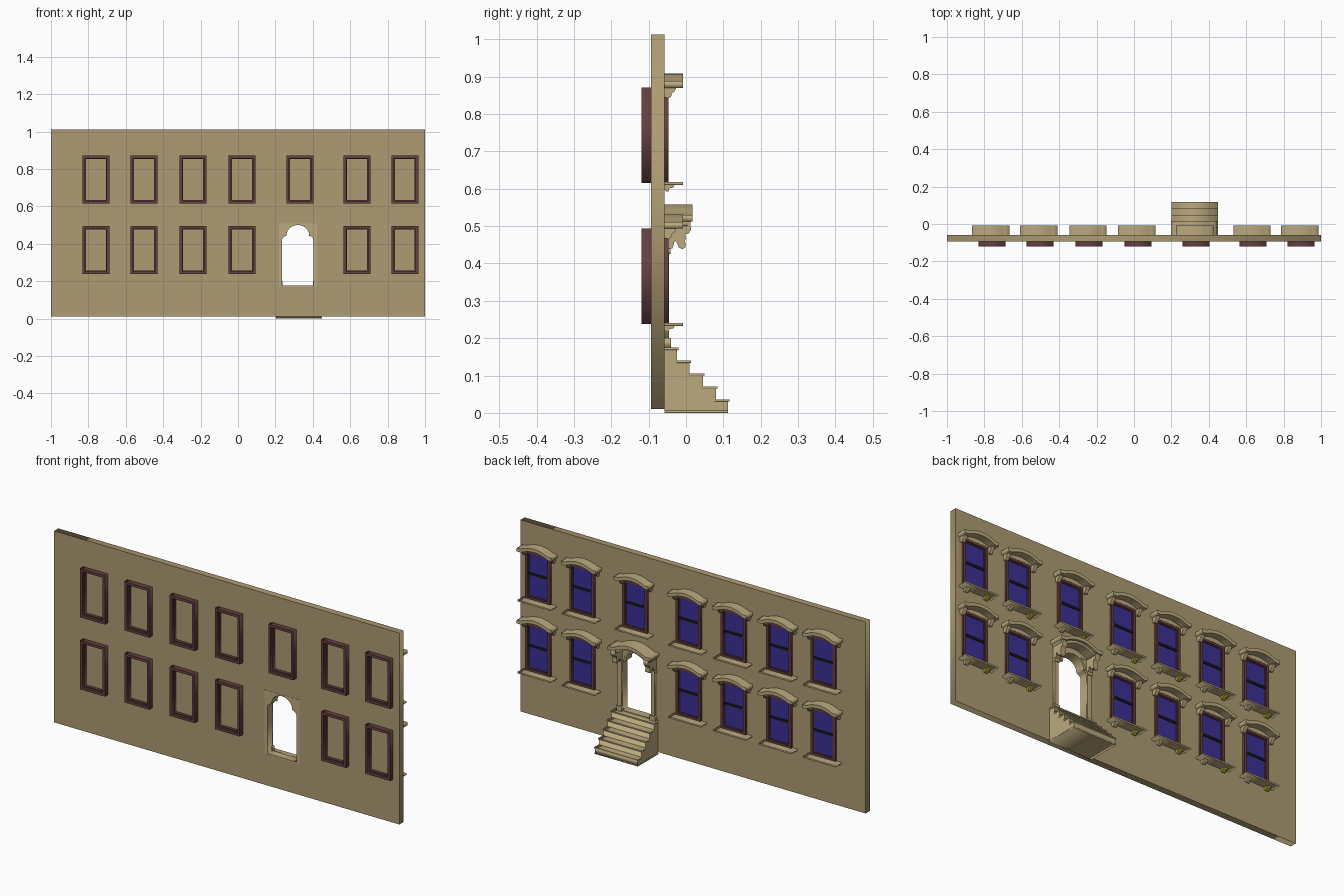
import bpy
from math import pi, sin, cos

if "Cube" in bpy.data.objects:
    bpy.data.objects.remove(bpy.data.objects["Cube"])


def material(name, rgb):
    m = bpy.data.materials.new(name)
    m.diffuse_color = (*rgb, 1)
    m.use_nodes = True
    m.node_tree.nodes["Principled BSDF"].inputs["Base Color"].default_value = m.diffuse_color
    return m


STONE = material("stone", (0.42, 0.33, 0.17))
TRIM = material("trim", (0.50, 0.40, 0.21))
WOOD = material("red_wood", (0.13, 0.05, 0.05))
GLASS = material("blue_glass", (0.045, 0.03, 0.30))
DARK = material("dark_bar", (0.01, 0.01, 0.012))
OLIVE = material("olive", (0.35, 0.33, 0.02))


def prism(name, loops, a, b, mat, axis="y"):
    """Filled outline(s) extruded from a to b; (x,z) loops along y or (y,z) loops along x."""
    cu = bpy.data.curves.new(name, "CURVE")
    cu.dimensions, cu.fill_mode, cu.extrude = "2D", "BOTH", abs(b - a) / 2
    for pts in loops:
        sp = cu.splines.new("POLY")
        sp.points.add(len(pts) - 1)
        for p, (u, v) in zip(sp.points, pts):
            p.co = (u, v, 0, 1)
        sp.use_cyclic_u = True
    tmp = bpy.data.objects.new(name, cu)
    bpy.context.collection.objects.link(tmp)
    mid = (a + b) / 2
    tmp.rotation_euler = (pi / 2, 0, 0 if axis == "y" else pi / 2)
    tmp.location = (0, mid, 0) if axis == "y" else (mid, 0, 0)
    bpy.ops.object.select_all(action="DESELECT")
    tmp.select_set(True)
    bpy.context.view_layer.objects.active = tmp
    bpy.ops.object.convert(target="MESH")
    ob = bpy.context.object
    ob.name = name
    ob.data.materials.clear()
    ob.data.materials.append(mat)
    return ob


def rect(x0, x1, z0, z1):
    return [(x0, z0), (x1, z0), (x1, z1), (x0, z1)]


def box(name, x0, x1, y0, y1, z0, z1, mat):
    return prism(name, [rect(x0, x1, z0, z1)], y0, y1, mat)


def arc(cx, z, half, rise, n=10):
    """Shallow arch line from left to right."""
    return [(cx - half * cos(pi * i / n), z + rise * sin(pi * i / n)) for i in range(n + 1)]


def segment(cx, z, half, rise, n=10):
    """Low parabolic arch line from left to right."""
    return [(cx + half * t, z + rise * (1 - t * t)) for t in [2 * i / n - 1 for i in range(n + 1)]]


def hood(name, cx, half, z, ear, thick, rise, y1, mat):
    """Arched cornice with short flat ears at both ends."""
    top = [(cx - half, z + thick)] + segment(cx, z + thick, half - ear, rise) + [(cx + half, z + thick)]
    low = [(cx - half, z)] + segment(cx, z, half - ear, rise) + [(cx + half, z)]
    return prism(name, [top + low[::-1]], BACK, y1, mat)


FRONT, BACK = -0.093, -0.058

# Wall with the door opening
prism("wall", [rect(-1, 1, 0.01, 1.012), rect(0.222, 0.42, 0.172, 0.507)], FRONT, BACK, STONE)


def window(cx, z):
    h, w = 0.256, 0.072
    # Wooden frame passing through the wall, with inner stepped lip
    prism("window_frame", [rect(cx - w, cx + w, z, z + h),
                           rect(cx - w + .014, cx + w - .014, z + .014, z + h - .014)], -0.119, -0.047, WOOD)
    prism("frame_lip", [rect(cx - w + .012, cx + w - .012, z + .012, z + h - .012),
                        rect(cx - w + .019, cx + w - .019, z + .019, z + h - .019)], -0.108, -0.052, WOOD)
    # Glass and sash bar
    box("glass", cx - w + .013, cx + w - .013, -0.060, -0.055, z + .013, z + h - .013, GLASS)
    box("sash_bar", cx - w + .014, cx + w - .014, -0.056, -0.050, z + h * .5, z + h * .5 + .012, DARK)
    # Arched hood with infill below it
    hx = cx - 0.006
    hood("window_hood", hx, 0.1, z + h - .001, 0.022, 0.018, 0.020, -0.008, TRIM)
    prism("hood_infill", [segment(hx, z + h - .002, 0.078, 0.022)], BACK, -0.046, TRIM)
    # Sill
    box("sill", hx - 0.095, hx + 0.095, BACK, -0.008, z - .005, z + .003, TRIM)
    for s in (-1, 1):
        bx = hx + s * 0.080
        t = z + h
        prism("hood_bracket", [[(BACK, t), (-0.026, t), (-0.030, t - .010), (-0.038, t - .016),
                                (-0.040, t - .025), (-0.047, t - .029), (BACK, t - .026)]],
              bx - .009, bx + .009, TRIM, "x")
        bx, t = hx + s * 0.058, z - .004
        prism("sill_bracket", [[(BACK, t), (-0.030, t), (-0.034, t - .008), (-0.044, t - .010),
                                (-0.047, t - .018), (-0.054, t - .018), (BACK, t - .012)]],
              bx - .010, bx + .010, OLIVE if s < 0 else TRIM, "x")


for x in (-0.76, -0.503, -0.24, 0.021, 0.331, 0.637, 0.892):
    window(x, 0.615)
    if x != 0.331:
        window(x, 0.238)

# Door surround with a shouldered arch
C = 0.32
opening = ([(C - .084, 0.178), (C - .084, 0.425), (C - .076, 0.437), (C - .064, 0.442)]
           + arc(C, 0.447, 0.060, 0.053, 14)
           + [(C + .064, 0.442), (C + .076, 0.437), (C + .084, 0.425), (C + .084, 0.178)])
prism("door_surround", [rect(0.220, 0.422, 0.172, 0.507), opening], FRONT - .001, -0.052, TRIM)
arch_out = [(C - .072, 0.442)] + arc(C, 0.447, 0.072, 0.062, 14) + [(C + .072, 0.442)]
arch_in = [(C - .060, 0.442)] + arc(C, 0.447, 0.060, 0.053, 14) + [(C + .060, 0.442)]
prism("door_arch_moulding", [arch_out + arch_in[::-1]], -0.054, -0.044, TRIM)

# Pilasters with base and capital, and scroll brackets
for s in (-1, 1):
    px = C + s * 0.096
    box("pilaster", px - .011, px + .011, BACK, -0.045, 0.174, 0.445, TRIM)
    box("pilaster_base", px - .015, px + .015, BACK, -0.040, 0.174, 0.200, TRIM)
    box("pilaster_capital", px - .014, px + .014, BACK, -0.041, 0.425, 0.440, TRIM)
    prism("scroll_bracket", [[(BACK, 0.512), (0.012, 0.512), (0.013, 0.490), (0.007, 0.480), (-0.002, 0.478),
                              (0.000, 0.466), (-0.004, 0.460), (0.000, 0.452), (-0.002, 0.443),
                              (-0.010, 0.438), (-0.020, 0.443), (-0.024, 0.455), (-0.030, 0.462),
                              (-0.036, 0.440), (BACK, 0.437)]], px - .013, px + .013, TRIM, "x")

# Door hood in two tiers
hood("door_hood_lower", C, 0.112, 0.500, 0.03, 0.016, 0.028, 0.004, TRIM)
hood("door_hood_upper", C, 0.122, 0.512, 0.03, 0.018, 0.028, 0.017, TRIM)
prism("door_hood_infill", [segment(C, 0.499, 0.085, 0.030)], BACK, -0.046, TRIM)

# Stairs: solid stepped body with overhanging treads
noses = [0.113, 0.080, 0.045, 0.010, -0.024]
body = [(BACK, 0.002), (0.113, 0.002)]
for i, y in enumerate(noses):
    body += [(y, 0.0345 * i + (0.002 if i == 0 else 0)), (y, 0.0345 * (i + 1))]
body = body[:2] + body[3:] + [(BACK, 0.1725)]
prism("stair_body", [body], 0.203, 0.447, TRIM, "x")
box("stair_base", 0.200, 0.450, BACK, 0.113, 0, 0.006, TRIM)
for i, y in enumerate(noses):
    back = noses[i + 1] if i < 4 else BACK
    z = 0.0345 * (i + 1)
    box("tread", 0.200, 0.450, back - .002, y + .004, z - .004, z + .002, TRIM)
box("door_threshold", 0.222, 0.420, FRONT, BACK, 0.168, 0.176, TRIM)
